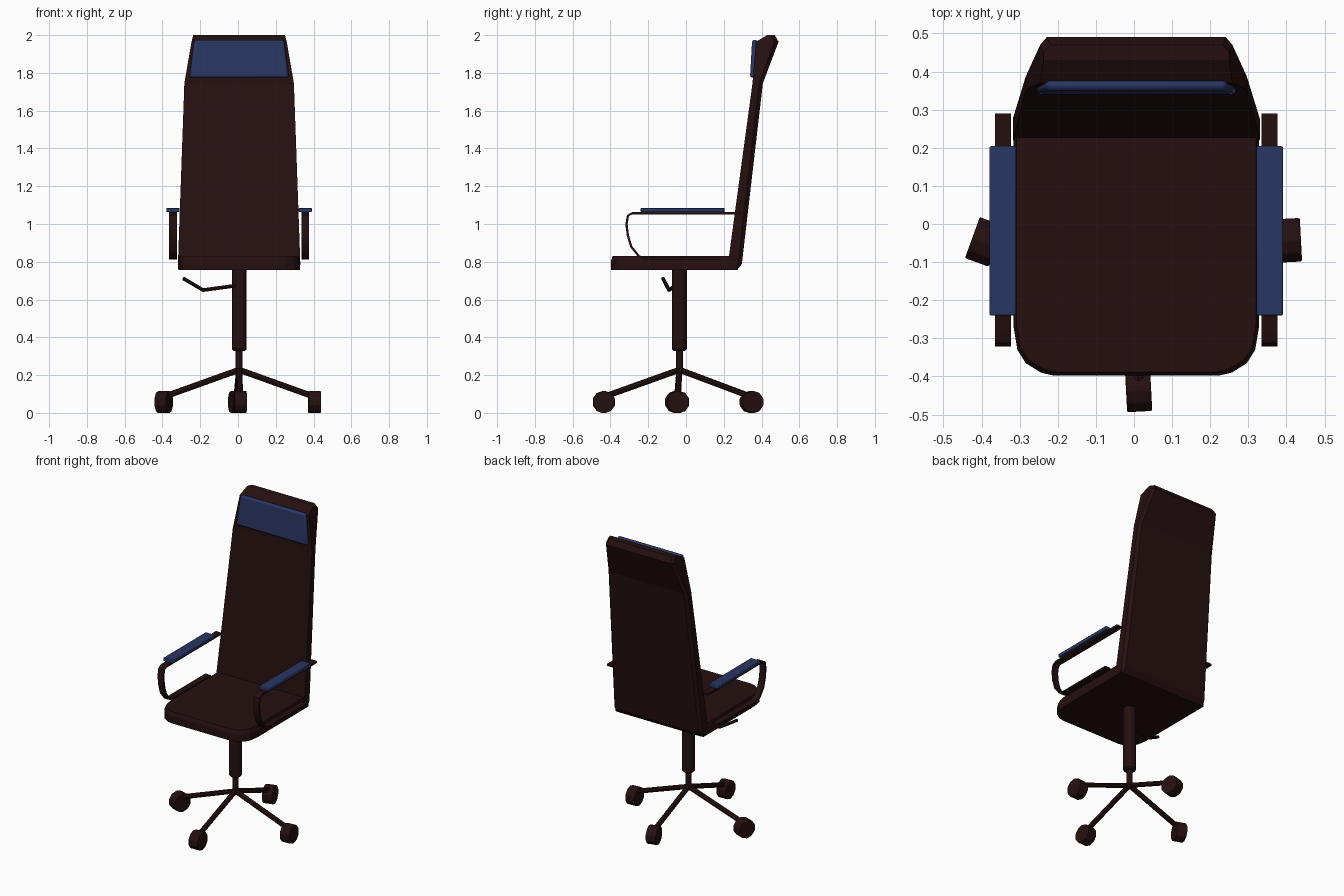
import bpy, bmesh
from math import radians, cos, sin, pi
from mathutils import Vector, Matrix

cube = bpy.data.objects.get("Cube")
if cube:
    bpy.data.objects.remove(cube, do_unlink=True)

CX, CY = 0.006, -0.035   # column axis


def material(name, rgb):
    m = bpy.data.materials.new(name)
    m.use_nodes = True
    m.diffuse_color = (*rgb, 1)
    bsdf = m.node_tree.nodes["Principled BSDF"]
    bsdf.inputs["Base Color"].default_value = (*rgb, 1)
    bsdf.inputs["Roughness"].default_value = 0.8
    return m


BROWN = material("dark brown", (0.019, 0.005, 0.005))
BLUE = material("navy blue", (0.022, 0.037, 0.125))


def finish(name, bm, mat, bevel=0, smooth=True):
    bmesh.ops.recalc_face_normals(bm, faces=bm.faces)
    me = bpy.data.meshes.new(name)
    bm.to_mesh(me)
    bm.free()
    me.materials.append(mat)
    ob = bpy.data.objects.new(name, me)
    bpy.context.collection.objects.link(ob)
    if bevel:
        b = ob.modifiers.new("bevel", 'BEVEL')
        b.width, b.segments, b.limit_method = bevel, 2, 'ANGLE'
    if smooth:
        bpy.ops.object.select_all(action='DESELECT')
        ob.select_set(True)
        bpy.context.view_layer.objects.active = ob
        bpy.ops.object.shade_smooth_by_angle(angle=radians(30))
    return ob


def loft(name, rings, mat, bevel=0, smooth=True):
    """Skin a list of closed rings and cap both ends."""
    bm = bmesh.new()
    vs = [[bm.verts.new(p) for p in r] for r in rings]
    n = len(rings[0])
    for a, b in zip(vs, vs[1:]):
        for i in range(n):
            j = (i + 1) % n
            bm.faces.new((a[i], a[j], b[j], b[i]))
    bm.faces.new(vs[0][::-1])
    bm.faces.new(vs[-1])
    return finish(name, bm, mat, bevel, smooth)


def tube(name, points, radius, mat, sides=8):
    """Round bar through each point in turn."""
    pts = [Vector(p) for p in points]
    rings = []
    for i, p in enumerate(pts):
        d = (pts[min(i + 1, len(pts) - 1)] - pts[max(i - 1, 0)]).normalized()
        u = d.cross(Vector((0, 0, 1)) if abs(d.z) < 0.9 else Vector((0, 1, 0))).normalized()
        v = d.cross(u)
        rings.append([p + radius * (cos(a) * u + sin(a) * v)
                      for a in (2 * pi * k / sides for k in range(sides))])
    return loft(name, rings, mat)


# Seat: rounded front corners, softened top edge
half = [(0.322, 0.27), (0.322, -0.27), (0.312, -0.33), (0.29, -0.365), (0.25, -0.39), (0.215, -0.398)]
outline = half + [(-x, y) for x, y in reversed(half)]


def seat_ring(z, s):
    return [(CX + x * s, y * s, z) for x, y in outline]


loft("seat", [seat_ring(0.757, 1), seat_ring(0.805, 1), seat_ring(0.83, 0.975)], BROWN, smooth=False)

# Backrest: (height, front y, rear y, half width) with chamfered rear edges
stations = [(0.757, 0.218, 0.272, 0.322), (0.79, 0.222, 0.296, 0.324),
            (1.745, 0.352, 0.407, 0.29), (1.965, 0.37, 0.49, 0.252), (2.0, 0.43, 0.47, 0.243)]
rings = []
for z, f, b, w in stations:
    side = [(w, f), (w, b - 0.02), (w - 0.017, b)]
    rings.append([(CX + x, y, z) for x, y in side + [(-x, y) for x, y in reversed(side)]])
loft("backrest", rings, BROWN, smooth=False)

# Head cushion
rings = []
for z, f, w in [(1.775, 0.339, 0.263), (1.975, 0.35, 0.237)]:
    rings.append([(CX - w, f, z), (CX + w, f, z), (CX + w, 0.378, z), (CX - w, 0.378, z)])
loft("head_cushion", rings, BLUE, bevel=0.012)

# Armrests: a bent flat strap with a pad on top
path = [(0.29, 1.057), (-0.285, 1.057), (-0.307, 1.045), (-0.315, 1.0),
        (-0.308, 0.94), (-0.29, 0.88), (-0.25, 0.83), (-0.22, 0.818), (0.18, 0.818)]
for name, s in (("right", -1), ("left", 1)):
    rings = []
    for i, (y, z) in enumerate(path):
        a, b = path[max(i - 1, 0)], path[min(i + 1, len(path) - 1)]
        d = Vector((0, b[0] - a[0], b[1] - a[1])).normalized()
        n = Vector((0, -d.z, d.y)) * 0.006
        c = Vector((CX + s * 0.35, y, z))
        w = Vector((0.021, 0, 0))
        rings.append([c - w - n, c + w - n, c + w + n, c - w + n])
    loft(name + "_arm_strap", rings, BROWN)
    bm = bmesh.new()
    bmesh.ops.create_cube(bm, size=1, matrix=Matrix.Translation((CX + s * 0.35, -0.018, 1.074))
                          @ Matrix.Diagonal((0.07, 0.444, 0.023, 1)))
    finish(name + "_arm_pad", bm, BLUE, bevel=0.004)

# Gas column: wide sleeve with tapered lip, thin rod below


def disc(r, z, sides=16):
    return [(CX + r * cos(2 * pi * k / sides), CY + r * sin(2 * pi * k / sides), z) for k in range(sides)]


loft("column_sleeve", [disc(0.03, 0.328), disc(0.039, 0.338), disc(0.039, 0.76)], BROWN)
loft("column_rod", [disc(0.018, 0.21), disc(0.018, 0.34)], BROWN)

# Height lever
tube("height_lever", [(CX, CY - 0.02, 0.676), (-0.185, -0.09, 0.65), (-0.29, -0.122, 0.712)], 0.01, BROWN)

# Star base: four legs, each with a castor turned a little differently
castors = [("front", 0.012, -0.435, 3), ("rear", -0.008, 0.347, 15),
           ("right", -0.393, -0.047, -20), ("left", 0.405, -0.043, 3)]
for name, x, y, turn in castors:
    tube(name + "_leg", [(CX, CY, 0.228), (x, y, 0.085)], 0.016, BROWN)
    bm = bmesh.new()
    bmesh.ops.create_cone(bm, cap_ends=True, segments=10, radius1=0.06, radius2=0.06, depth=0.066,
                          matrix=Matrix.Translation((x, y, 0.0575)) @ Matrix.Rotation(radians(turn), 4, 'Z')
                          @ Matrix.Rotation(radians(90), 4, 'Y') @ Matrix.Rotation(radians(18), 4, 'Z'))
    finish(name + "_castor", bm, BROWN, bevel=0.004, smooth=False)
